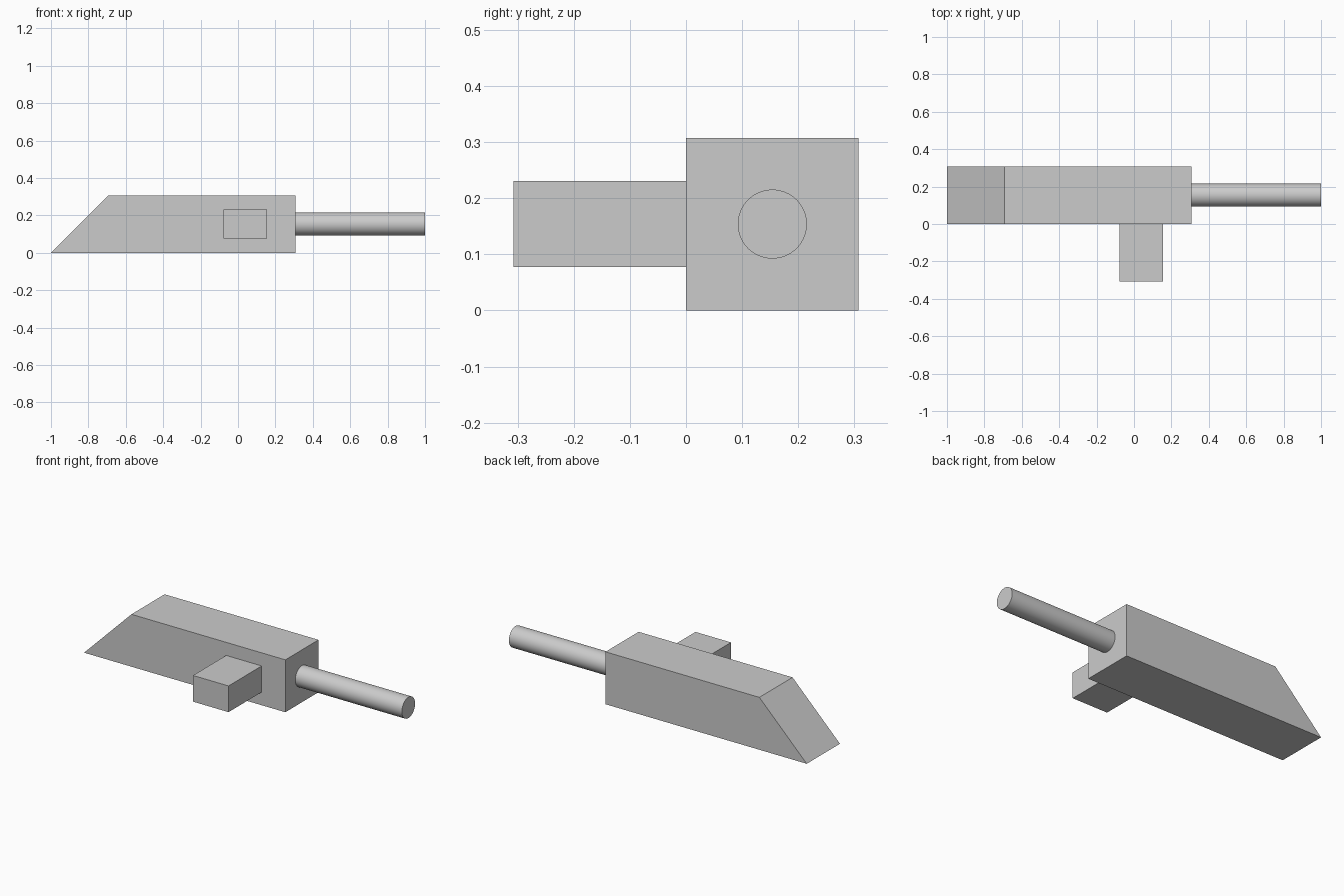
import bpy
import bmesh
from math import pi, radians
from mathutils import Matrix, Vector

default = bpy.data.objects.get("Cube")
if default:
    bpy.data.objects.remove(default, do_unlink=True)

U = 2 / 13  # base module: the whole length is 13 modules

grey = bpy.data.materials.new("light_grey")
grey.use_nodes = True
colour = (0.6, 0.6, 0.6, 1)
grey.diffuse_color = colour
grey.node_tree.nodes["Principled BSDF"].inputs["Base Color"].default_value = colour


def add_object(name, bm):
    bmesh.ops.recalc_face_normals(bm, faces=bm.faces)
    mesh = bpy.data.meshes.new(name)
    bm.to_mesh(mesh)
    bm.free()
    mesh.materials.append(grey)
    obj = bpy.data.objects.new(name, mesh)
    bpy.context.collection.objects.link(obj)
    return obj


def prism(name, profile, y0, y1):
    """Extrude an x-z profile along y."""
    bm = bmesh.new()
    face = bm.faces.new([bm.verts.new((x, y0, z)) for x, z in profile])
    grown = bmesh.ops.extrude_face_region(bm, geom=[face])
    verts = [g for g in grown["geom"] if isinstance(g, bmesh.types.BMVert)]
    bmesh.ops.translate(bm, verts=verts, vec=(0, y1 - y0, 0))
    return add_object(name, bm)


# Square bar with a bevelled tip
prism("body", [(-1, 0), (2 * U, 0), (2 * U, 2 * U), (-1 + 2 * U, 2 * U)], 0, 2 * U)

# Side block on the front
x0, x1, z0, z1 = -U / 2, U, U / 2, 1.5 * U
prism("side_block", [(x0, z0), (x1, z0), (x1, z1), (x0, z1)], -2 * U, 0)

# Round rod at the end of the bar
bm = bmesh.new()
bmesh.ops.create_cone(
    bm, cap_ends=True, segments=64, radius1=0.4 * U, radius2=0.4 * U, depth=1 - 2 * U,
    matrix=Matrix.Translation(Vector((0.5 + U, U, U))) @ Matrix.Rotation(pi / 2, 4, "Y"))
rod = add_object("rod", bm)
bpy.ops.object.select_all(action="DESELECT")
rod.select_set(True)
bpy.context.view_layer.objects.active = rod
bpy.ops.object.shade_smooth_by_angle(angle=radians(30))
